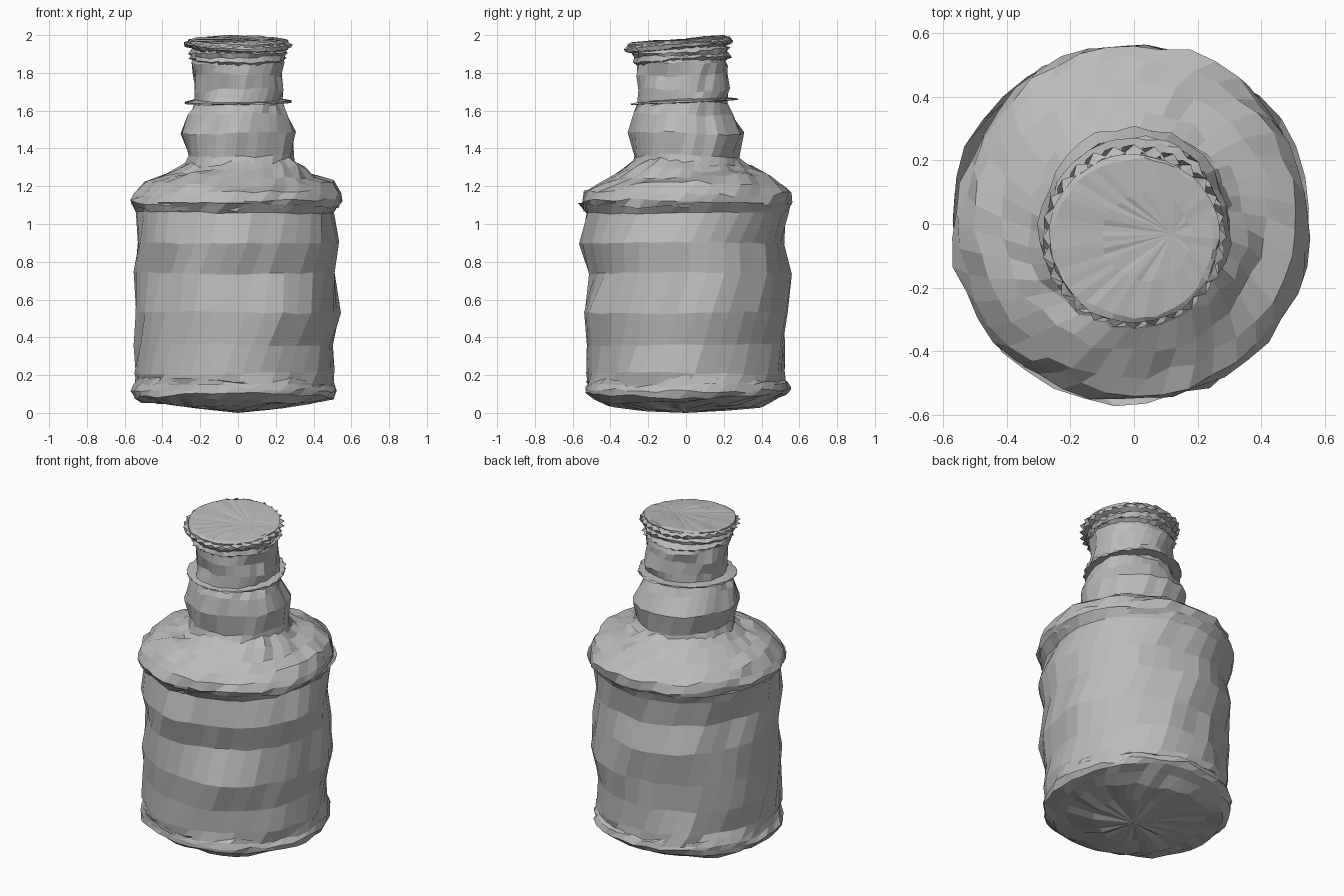
import bpy
import bmesh
import random
from math import sin, cos, pi

random.seed(4)
default_cube = bpy.data.objects.get("Cube")
if default_cube:
    bpy.data.objects.remove(default_cube)

# One plain grey for the whole bottle
grey = bpy.data.materials.new("plain grey")
grey.use_nodes = True
grey.diffuse_color = (0.5, 0.5, 0.5, 1)
shader = grey.node_tree.nodes["Principled BSDF"]
shader.inputs["Base Color"].default_value = grey.diffuse_color
shader.inputs["Roughness"].default_value = 0.8


def rough_lathe(name, rings, sides, wobble=0.0, sag=0.0, twist=0.0,
                crimp=0.0, bottom=None, top=None, tilt=(0, 0), loop=False):
    """Stack uneven rings (height, radius, centre x, centre y) into a shell."""
    bm = bmesh.new()
    loops = []
    for level, (height, radius, cx, cy) in enumerate(rings):
        phase = random.uniform(0, 2 * pi)
        verts = []
        for i in range(sides):
            angle = 2 * pi * (i + level * twist) / sides
            wave = 0.4 * sin(3 * angle + phase) + 0.3 * sin(5 * angle - phase)
            r = radius + wobble * (wave + random.uniform(-0.7, 0.7))
            r += crimp * (-1) ** (i + level)
            x, y = cx + r * cos(angle), cy + r * sin(angle)
            z = height + sag * (0.7 * sin(2 * angle + phase) + random.uniform(-0.7, 0.7))
            verts.append(bm.verts.new((x, y, z + tilt[0] * x + tilt[1] * y)))
        loops.append(verts)
    pairs = list(zip(loops, loops[1:]))
    if loop:
        pairs.append((loops[-1], loops[0]))
    for low, high in pairs:
        for i in range(sides):
            j = (i + 1) % sides
            bm.faces.new((low[i], low[j], high[j], high[i]))
    for point, edge in ((bottom, loops[0]), (top, loops[-1])):
        if point:
            tip = bm.verts.new(point)
            for i in range(sides):
                bm.faces.new((edge[i], edge[(i + 1) % sides], tip))
    bmesh.ops.recalc_face_normals(bm, faces=bm.faces)
    mesh = bpy.data.meshes.new(name)
    bm.to_mesh(mesh)
    bm.free()
    mesh.materials.append(grey)
    obj = bpy.data.objects.new(name, mesh)
    bpy.context.collection.objects.link(obj)


# Rounded, slightly crumpled base
base = [
    (.025, .24, -.01, 0),
    (.045, .4, -.03, 0),
    (.065, .48, -.03, 0),
    (.09, .53, -.02, 0),
    (.12, .54, -.02, .01),
    (.15, .53, -.02, .01),
    (.18, .522, -.02, 0),
]
rough_lathe("bottle_base", base, 40, wobble=.014, sag=.014, twist=.5,
            bottom=(0, 0, 0))

# Tall banded wall
wall = [
    (.15, .525, -.02, .01),
    (.21, .525, -.02, 0),
    (.36, .525, -.02, 0),
    (.53, .54, 0, -.005),
    (.74, .53, -.015, .02),
    (.9, .535, 0, -.02),
    (1.06, .53, -.02, .01),
    (1.11, .56, -.01, 0),
]
rough_lathe("bottle_wall", wall, 36, wobble=.018, sag=.007, twist=.5)

# Sloping shoulder, tucked into the top of the wall
shoulder = [
    (1.08, .54, -.01, 0),
    (1.12, .557, -.01, 0),
    (1.165, .545, 0, .01),
    (1.21, .5, 0, .02),
    (1.25, .42, 0, .02),
    (1.29, .34, .01, .01),
    (1.34, .27, .01, 0),
]
rough_lathe("bottle_shoulder", shoulder, 40, wobble=.018, sag=.018, twist=.5)

# Bulging neck that narrows below the lip
neck = [
    (1.3, .3, .01, 0),
    (1.36, .28, .01, 0),
    (1.48, .302, 0, 0),
    (1.58, .262, 0, -.02),
    (1.64, .235, .005, -.02),
    (1.71, .235, .01, -.01),
    (1.79, .235, 0, -.02),
    (1.85, .24, 0, -.02),
    (1.92, .225, 0, -.03),
]
rough_lathe("bottle_neck", neck, 32, wobble=.013, sag=.01, twist=.5)

# Thin collar flange round the neck
collar = [
    (1.64, .225, 0, -.01),
    (1.643, .28, 0, -.01),
    (1.652, .28, 0, -.01),
    (1.66, .225, 0, -.01),
]
rough_lathe("neck_collar", collar, 48, wobble=.008, sag=.003, crimp=.004,
            tilt=(.01, .05), loop=True)

# Crimped lip under the cap
lip = [
    (1.86, .23, 0, -.02),
    (1.875, .255, 0, -.02),
    (1.895, .242, 0, -.03),
    (1.915, .255, 0, -.03),
    (1.935, .235, 0, -.04),
]
rough_lathe("crimped_lip", lip, 56, wobble=.008, sag=.008, crimp=.006,
            tilt=(0, .06))

# Pleated rim of the crown cap
rim = [
    (1.93, .24, 0, -.04),
    (1.94, .272, 0, -.04),
    (1.955, .278, 0, -.04),
    (1.97, .255, 0, -.04),
]
rough_lathe("crown_cap_rim", rim, 56, wobble=.005, sag=.006, crimp=.012,
            bottom=(0, -.04, 1.925), tilt=(-.01, .08))

# Smooth, shallow, tilted top of the cap
disc = [
    (1.96, .262, 0, -.045),
    (1.975, .265, 0, -.045),
    (1.98, .25, 0, -.045),
    (1.982, .14, .04, -.04),
]
rough_lathe("crown_cap_top", disc, 48, wobble=.006, sag=.004,
            top=(.12, -.03, 1.975), tilt=(-.01, .08))
